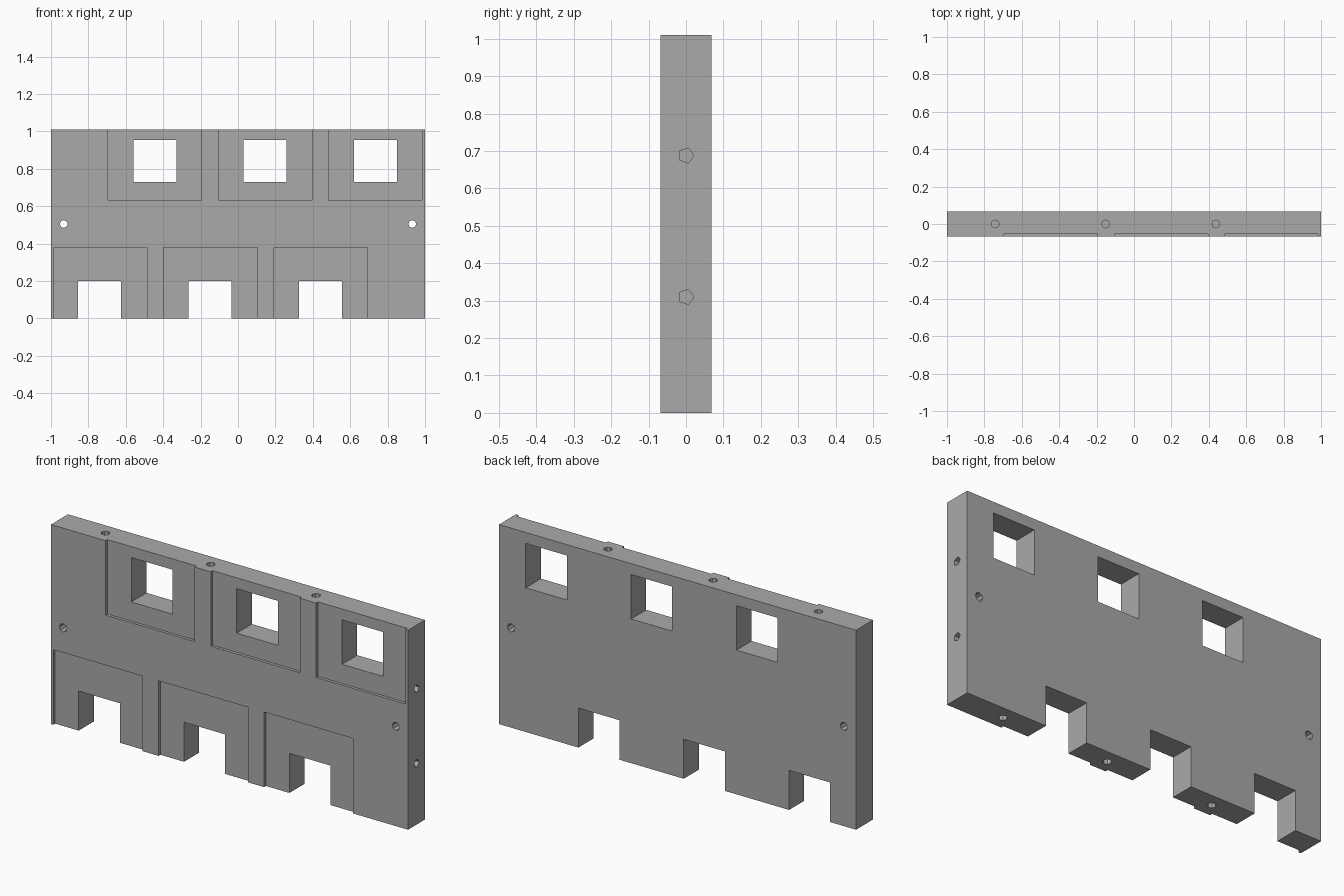
import bpy
from math import pi

if "Cube" in bpy.data.objects:
    bpy.data.objects.remove(bpy.data.objects["Cube"], do_unlink=True)

HEIGHT, FRONT, BACK = 1.01, -0.068, 0.068
RECESS = 0.015
PITCH = 0.59

grey = bpy.data.materials.new("plain_grey")
grey.use_nodes = True
grey.diffuse_color = (0.4, 0.4, 0.4, 1)
grey.node_tree.nodes["Principled BSDF"].inputs["Base Color"].default_value = (0.4, 0.4, 0.4, 1)


def box(name, x, y, z):
    """Box spanning the given (low, high) ranges."""
    spans = (x, y, z)
    bpy.ops.mesh.primitive_cube_add(size=1, location=[sum(s) / 2 for s in spans])
    ob = bpy.context.object
    ob.name = name
    ob.scale = [s[1] - s[0] for s in spans]
    bpy.ops.object.transform_apply(location=True, rotation=True, scale=True)
    ob.data.materials.append(grey)
    return ob


def cut(cutter):
    """Subtract a cutter from the wall, then discard it."""
    cutter.hide_render = True
    bpy.context.view_layer.objects.active = wall
    mod = wall.modifiers.new("cut", "BOOLEAN")
    mod.operation = "DIFFERENCE"
    mod.solver = "EXACT"
    mod.object = cutter
    bpy.ops.object.modifier_apply(modifier=mod.name)
    bpy.data.objects.remove(cutter, do_unlink=True)


def drill(location, rotation, depth, sides=8):
    """Peg hole centred on a surface point."""
    bpy.ops.mesh.primitive_cylinder_add(vertices=sides, radius=0.021, depth=2 * depth,
                                        location=location, rotation=rotation)
    hole = bpy.context.object
    hole.data.materials.append(grey)
    cut(hole)


# Solid wall slab
wall = box("wall_panel", (-1, 1), (FRONT, BACK), (0, HEIGHT))

for i in range(3):
    shift = i * PITCH

    # Shallow recesses in the front, open at the top and bottom edges
    for name, left, z in (("upper_recess", -0.695, (0.633, 1.2)),
                          ("lower_recess", -0.987, (-0.2, 0.38))):
        x = left + shift
        cut(box(name, (x, x + 0.5), (-0.2, FRONT + RECESS), z))

    # Windows above and open notches below
    for name, left, z in (("window", -0.56, (0.73, 0.955)),
                          ("notch", -0.855, (-0.2, 0.2))):
        x = left + shift
        cut(box(name, (x, x + 0.23), (-0.3, 0.3), z))

    # Peg holes in the top edge, mirrored end for end in the bottom edge
    peg = -0.742 + shift
    drill((peg, 0, HEIGHT), (0, 0, 0), 0.1)
    drill((-peg, 0, 0), (0, 0, 0), 0.1)

# Bolt holes right through near both ends
for x in (-0.932, 0.932):
    drill((x, 0, 0.505), (pi / 2, 0, 0), 0.2)

# Five-sided peg holes in the left end
for z in (0.31, 0.688):
    drill((1, 0, z), (0, pi / 2, 0), 0.1, sides=5)
